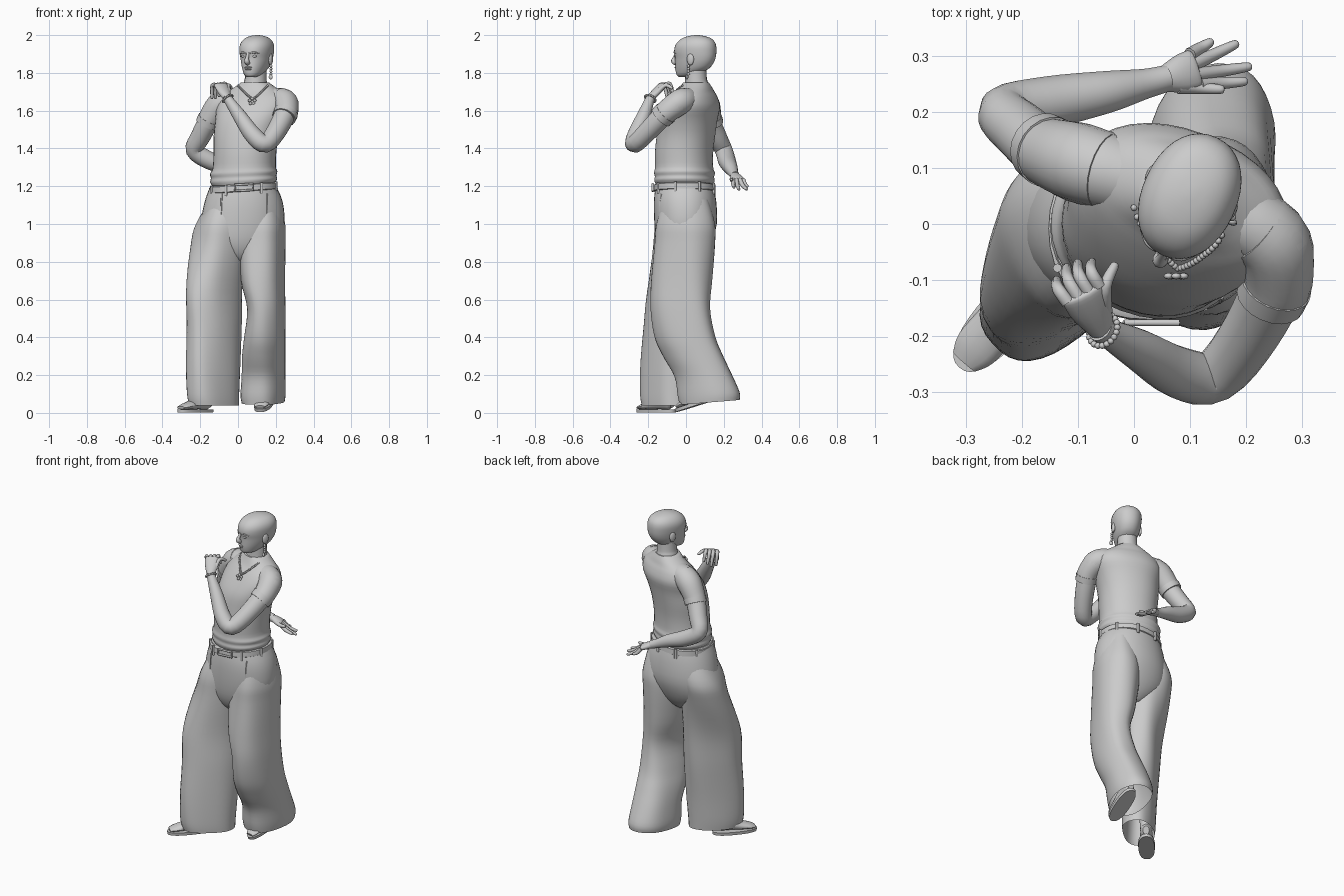
import bpy, bmesh, math
from mathutils import Vector, Matrix
from mathutils.bvhtree import BVHTree


def build(name, bm, M=None):
    if M:
        bm.transform(M)
    bmesh.ops.recalc_face_normals(bm, faces=bm.faces)
    me = bpy.data.meshes.new(name)
    bm.to_mesh(me)
    bm.free()
    for p in me.polygons:
        p.use_smooth = True
    me.set_sharp_from_angle(angle=math.radians(50))
    ob = bpy.data.objects.new(name, me)
    bpy.context.collection.objects.link(ob)
    return ob


def spline(rows, k):
    """Catmull-Rom through rows of numbers, k steps per span."""
    out = []
    for i in range(len(rows) - 1):
        a, b, c, d = (rows[max(i - 1, 0)], rows[i], rows[i + 1], rows[min(i + 2, len(rows) - 1)])
        for s in range(k):
            t = s / k
            out.append([q + .5 * t * (r - p + t * (2*p - 5*q + 4*r - e + t * (3*(q - r) + e - p)))
                        for p, q, r, e in zip(a, b, c, d)])
    return out + [list(rows[-1])]


def loft(name, rings, caps=(True, True), M=None):
    bm = bmesh.new()
    vs = [[bm.verts.new(p) for p in r] for r in rings]
    n = len(vs[0])
    for a, b in zip(vs, vs[1:]):
        for i in range(n):
            bm.faces.new((a[i], a[(i + 1) % n], b[(i + 1) % n], b[i]))
    if caps[0]:
        bm.faces.new(vs[0])
    if caps[1]:
        bm.faces.new(vs[-1])
    return build(name, bm, M)


def body(name, rows, rot=0, n=2.0, wob=0, tilt=None, caps=(True, True), k=3, N=36, M=None):
    """Stack of superellipse rings; rows are cx, cy, z, rx, ry, (turn)."""
    rings = []
    for cx, cy, z, rx, ry, turn in spline([list(r) + [rot] * (6 - len(r)) for r in rows], k):
        r, c, s = [], math.cos(turn), math.sin(turn)
        for i in range(N):
            a = math.tau * i / N
            f = 1 + wob * math.sin(5 * a + 7 * z)
            x = rx * f * math.copysign(abs(math.cos(a)) ** (2 / n), math.cos(a))
            y = ry * f * math.copysign(abs(math.sin(a)) ** (2 / n), math.sin(a))
            X, Y = cx + x * c - y * s, cy + x * s + y * c
            r.append((X, Y, z + (tilt(X, Y, z) if tilt else 0)))
        rings.append(r)
    return loft(name, rings, caps, M)


def tube(name, rows, k=4, N=14, M=None):
    """Tube along rows x, y, z, r  or  x, y, z, side radius, up radius."""
    rows = spline([list(r) + [r[3]] * (5 - len(r)) for r in rows], k)
    P = [Vector(r[:3]) for r in rows]
    side, rings = None, []
    for i, r in enumerate(rows):
        t = (P[min(i + 1, len(P) - 1)] - P[max(i - 1, 0)]).normalized()
        if side is None:
            side = t.cross(Vector((0, 0, 1)))
            if side.length < .05:
                side = Vector((1, 0, 0))
        side = (side - t * side.dot(t)).normalized()
        up = side.cross(t)
        rings.append([P[i] + side * r[3] * math.cos(math.tau * j / N) + up * r[4] * math.sin(math.tau * j / N)
                      for j in range(N)])
    return loft(name, rings, M=M)


def ball(name, loc, scale, M=None, seg=14):
    bm = bmesh.new()
    bmesh.ops.create_uvsphere(bm, u_segments=seg, v_segments=seg // 2 + 2, radius=1)
    bm.transform(Matrix.Translation(loc) @ Matrix.Diagonal((*scale, 1)))
    return build(name, bm, M)


def front_of(ob):
    tree = BVHTree.FromPolygons([v.co for v in ob.data.vertices], [p.vertices for p in ob.data.polygons])
    def hit(x, z):
        p = tree.ray_cast(Vector((x, -2, z)), Vector((0, 1, 0)))[0]
        return p.y if p else 0.0
    return hit


# torso in a fitted top with a rolled hem
torso = body("top", [(.03, -.008, 1.21, .166, .148), (.03, -.008, 1.23, .178, .155), (.03, -.008, 1.25, .174, .152),
                     (.03, -.008, 1.272, .179, .156), (.033, -.01, 1.30, .167, .15), (.037, -.01, 1.38, .166, .15),
                     (.043, 0, 1.47, .172, .15), (.06, .012, 1.55, .182, .147), (.08, .034, 1.62, .197, .134),
                     (.09, .044, 1.67, .182, .11), (.09, .05, 1.70, .15, .09), (.09, .053, 1.725, .11, .078),
                     (.09, .053, 1.75, .073, .066)], rot=-.36, n=2.15, tilt=lambda x, y, z: .06 * (x - .03) * max(0, 1.4 - z) / .2)
tube("neck", [(.092, .058, 1.70, .068), (.092, .055, 1.74, .063), (.094, .053, 1.77, .058), (.095, .052, 1.84, .056)])

# trousers: hips and two wide legs, each turned with its foot
hips = body("trouser_hips", [(.027, -.008, 1.205, .172, .152), (.03, -.005, 1.12, .206, .165), (.024, -.002, 1.0, .222, .165),
                             (.012, -.01, .9, .2, .142), (.01, -.015, .83, .12, .105), (.01, -.015, .79, .05, .06)], n=2.1)
body("trouser_leg_front", [(-.06, -.005, 1.13, .085, .12, .1), (-.1, -.015, 1.0, .115, .15, .3), (-.11, -.03, .88, .135, .138, .5),
                           (-.128, -.07, .65, .164, .104, .68), (-.127, -.087, .45, .165, .1, .72), (-.13, -.105, .25, .165, .095, .72),
                           (-.13, -.112, .1, .158, .092, .72), (-.125, -.11, .04, .15, .088, .72)],
     n=2.3, wob=.014, caps=(True, False), k=4)
body("trouser_leg_rear", [(.135, 0, 1.13, .085, .12, -.1), (.132, -.002, 1.0, .114, .155, -.15), (.127, -.007, .9, .119, .16, -.2),
                          (.132, -.025, .7, .11, .163, -.25), (.15, -.03, .55, .093, .16, -.25), (.143, -.003, .4, .102, .163, -.25),
                          (.137, .04, .3, .108, .161, -.25), (.135, .092, .2, .11, .153, -.25), (.132, .12, .1, .113, .165, -.25),
                          (.132, .125, .055, .107, .16, -.25)],
     n=2.25, wob=.014, caps=(True, False), k=4, tilt=lambda x, y, z: .1 * (y - .12) * max(0, 1 - z / .3))

# belt, buckle, loops and pleats
slope = lambda x, y, z: .07 * (x - .03)
body("belt", [(.027, -.008, 1.172, .174, .158), (.027, -.008, 1.176, .181, .164), (.027, -.008, 1.206, .179, .162),
              (.027, -.008, 1.21, .170, .154)], n=2.2, tilt=slope, k=1)
hip_y = front_of(hips)
tube("belt_buckle", [(-.015, -.176, 1.175, .006), (.08, -.176, 1.18, .006), (.08, -.176, 1.212, .006),
                     (-.015, -.176, 1.208, .006), (-.015, -.176, 1.175, .006)], k=1, N=8)
for a in (-2.7, -2.1, -1.0, -.3, .5, 1.2, 1.9, 2.6):
    x, y = .027 + .181 * math.cos(a), -.008 + .165 * math.sin(a)
    z = slope(x, y, 0)
    tube("belt_loop", [(x, y, 1.155 + z, .008), (x, y, 1.213 + z, .008)], k=1, N=8)
for x, low in ((-.085, .95), (.155, .9)):
    tube("pleat", [(x - .01 * i / 6, hip_y(x, z) + .002, z, .006 - .0008 * i)
                   for i, z in ((i, 1.16 + (low - 1.16) * i / 6) for i in range(7))], k=1, N=6)

# arms, one behind the back and one folded to the chest
tube("arm_behind", [(.0, .08, 1.655, .065), (-.085, .105, 1.635, .07), (-.15, .125, 1.55, .057), (-.2, .165, 1.46, .052),
                    (-.23, .2, 1.39, .047), (-.15, .217, 1.335, .047), (-.05, .235, 1.30, .038), (.02, .25, 1.27, .027),
                    (.06, .26, 1.255, .024)], N=20)
tube("arm_folded", [(.17, .02, 1.66, .062), (.245, -.025, 1.648, .066), (.257, -.088, 1.607, .059), (.21, -.19, 1.503, .053),
                    (.145, -.27, 1.425, .048), (.08, -.265, 1.47, .046), (.01, -.225, 1.57, .037), (-.045, -.195, 1.65, .026),
                    (-.06, -.185, 1.67, .025)], N=20)
tube("sleeve_behind", [(-.05, .095, 1.655, .068), (-.1, .11, 1.625, .071), (-.15, .127, 1.555, .062), (-.162, .135, 1.53, .061)], N=20)
tube("sleeve_folded", [(.22, -.01, 1.658, .065), (.25, -.04, 1.641, .068), (.257, -.1, 1.596, .062), (.244, -.13, 1.566, .061)], N=20)
tube("cuff_behind", [(-.15, .128, 1.555, .065), (-.164, .137, 1.527, .063)], N=20)
tube("cuff_folded", [(.254, -.108, 1.588, .065), (.243, -.133, 1.564, .063)], N=20)


def hand(name, wrist, knuckle, tips, thumb, bend, wide):
    w, q, bend = Vector(wrist), Vector(knuckle), Vector(bend)
    side = (q - w).cross(Vector((0, 0, 1))).normalized()
    m = w.lerp(q, .55)
    tube(name + "_palm", [(*w, .024, .02), (*m, wide * .95, .019), (*q, wide, .015), (*(q + (q - w) * .08), wide * .8, .008)])
    inner = w.lerp(m, .6) + side * math.copysign(.02, (Vector(thumb) - w).dot(side))
    starts = [q + side * (wide * .52 * (i - 1.5)) for i in range(4)] + [inner]
    for base, tip in zip(starts, [Vector(t) for t in (*tips, thumb)]):
        mid = (base + tip) / 2 + bend
        end = tip + (tip - mid).normalized() * .006
        tube(name + "_finger", [(*base, .0125), (*mid, .011), (*tip, .008), (*end, .003)], N=8)


hand("hand_behind", (.055, .258, 1.257), (.108, .275, 1.235),
     [(.136, .324, 1.20), (.18, .32, 1.185), (.203, .28, 1.185), (.196, .254, 1.195)], (.155, .24, 1.235), (0, 0, -.008), .036)
hand("hand_folded", (-.058, -.187, 1.668), (-.09, -.125, 1.735),
     [(-.138, -.1, 1.67), (-.12, -.078, 1.67), (-.1, -.07, 1.68), (-.075, -.068, 1.69)], (-.035, -.075, 1.72), (-.008, .005, .028), .04)

# bracelet of beads around the folded wrist
axis = Vector((-.055, .035, .08)).to_track_quat('Z', 'Y').to_matrix()
for i in range(20):
    a = math.tau * i / 20
    ball("bracelet_bead", Vector((-.055, -.189, 1.664)) + axis @ Vector((.03 * math.cos(a), .03 * math.sin(a), 0)), (.006,) * 3, seg=8)

# head turned to one side, built in its own frame facing -y
H = Matrix.Translation((.097, .045, 0)) @ Matrix.Rotation(-.43, 4, 'Z')
skull = [(1.778, -.088, -.04, .02), (1.79, -.1, .01, .042), (1.82, -.106, .075, .06), (1.85, -.106, .103, .071),
         (1.88, -.106, .116, .078), (1.91, -.111, .12, .083), (1.94, -.106, .119, .084), (1.965, -.09, .11, .076),
         (1.985, -.062, .087, .058), (1.996, -.025, .05, .033), (2.0, .005, .02, .006)]
body("head", [(0, (f + b) / 2, z, w, (b - f) / 2) for z, f, b, w in skull], n=2.15, M=H)
tube("nose", [(0, -.104, 1.905, .008), (0, -.117, 1.88, .009), (0, -.121, 1.862, .014), (0, -.106, 1.85, .012)], N=10, M=H)
ball("upper_lip", (0, -.104, 1.829), (.022, .009, .005), H)
ball("lower_lip", (0, -.102, 1.82), (.019, .009, .006), H)
for s in (-1, 1):
    ball("eye", (s * .031, -.095, 1.888), (.013, .008, .007), H)
    tube("brow", [(s * .012, -.107, 1.904, .004), (s * .033, -.102, 1.909, .005), (s * .054, -.083, 1.902, .003)], N=8, M=H)
    ball("ear", (s * .078, .012, 1.872), (.01, .02, .032), H)

# dangling earring on one side
for i in range(4):
    ball("earring_bead", (.084, .003, 1.836 - .014 * i), (.008,) * 3, H, 8)
ball("earring_drop", (.086, -.005, 1.778), (.012, .007, .013), H, 8)

# necklace chain and pendant resting on the chest
chest_y = front_of(torso)
for i in range(29):
    t = i / 14 - 1
    x, z = .078 + .078 * t, 1.662 + .07 * abs(t) ** 1.2
    ball("necklace_link", (x, chest_y(x, z) - .005, z), (.006,) * 3, seg=8)
py = chest_y(.075, 1.65) - .01
for i in range(5):
    a = math.tau * i / 5 + .3
    ball("pendant_petal", (.075 + .014 * math.cos(a), py, 1.65 + .014 * math.sin(a)), (.009, .006, .009), seg=8)


# sandalled feet
def foot(name, toe, yaw, pitch):
    M = Matrix.Translation(toe) @ Matrix.Rotation(yaw, 4, 'Z') @ Matrix.Rotation(pitch, 4, 'X')
    body(name + "_sole", [(0, .105, -.012, .046, .128), (0, .105, .006, .048, .13)], n=2.4, k=1, M=M)
    tube(name, [(0, -.012, .014, .026, .008), (0, .02, .02, .04, .016), (0, .08, .03, .041, .026), (0, .14, .045, .036, .04),
                (0, .2, .045, .032, .04), (0, .225, .035, .018, .025)], M=M)
    tube(name + "_ankle", [(0, .185, .05, .034), (0, .18, .2, .042)], M=M)


foot("front_foot", (-.295, -.237, .013), -.72, 0)
foot("rear_foot", (.12, -.035, .022), -.2, .3)
